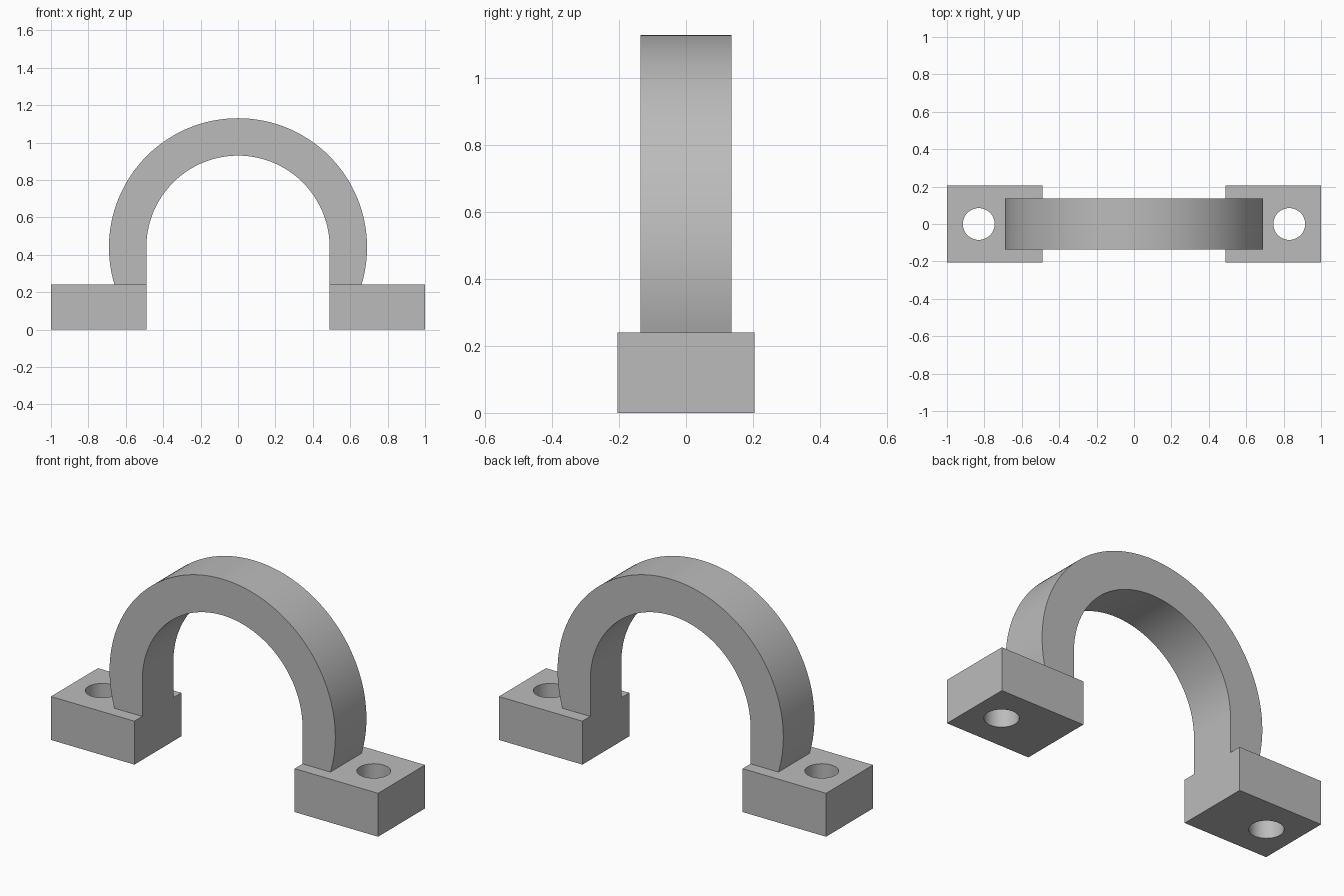
import bpy
import bmesh
from math import asin, cos, pi, sin
from mathutils import Matrix, Vector

if "Cube" in bpy.data.objects:
    bpy.data.objects.remove(bpy.data.objects["Cube"], do_unlink=True)

FOOT_HEIGHT = 0.24
FOOT_DEPTH = 0.41
ARCH_DEPTH = 0.272
ARCH_CENTRE_Z = 0.44
INNER_RADIUS = 0.49
OUTER_RADIUS = 0.69
HOLE_X = 0.83
HOLE_RADIUS = 0.085

grey = bpy.data.materials.new("plain_grey")
grey.use_nodes = True
colour = (0.5, 0.5, 0.5, 1)
grey.diffuse_color = colour
grey.node_tree.nodes["Principled BSDF"].inputs["Base Color"].default_value = colour


def arc(cx, cy, radius, start, end, steps):
    """Points along a circular arc, both ends included."""
    angles = [start + (end - start) * i / steps for i in range(steps + 1)]
    return [(cx + radius * cos(a), cy + radius * sin(a)) for a in angles]


def extruded(name, loops, depth, matrix):
    """Fill closed outlines (later ones are holes) and extrude them upward."""
    bm = bmesh.new()
    edges = []
    for loop in loops:
        verts = [bm.verts.new((x, y, 0)) for x, y in loop]
        edges += [bm.edges.new((verts[i - 1], verts[i])) for i in range(len(verts))]
    if len(loops) == 1:
        bm.faces.new(verts)
    else:
        bmesh.ops.triangle_fill(bm, edges=edges, use_beauty=True, normal=(0, 0, 1))
    result = bmesh.ops.extrude_face_region(bm, geom=bm.faces[:], use_keep_orig=True)
    top = [v for v in result["geom"] if isinstance(v, bmesh.types.BMVert)]
    bmesh.ops.translate(bm, verts=top, vec=Vector((0, 0, depth)))
    bm.transform(matrix)
    bmesh.ops.recalc_face_normals(bm, faces=bm.faces[:])
    mesh = bpy.data.meshes.new(name)
    bm.to_mesh(mesh)
    bm.free()
    mesh.materials.append(grey)
    obj = bpy.data.objects.new(name, mesh)
    bpy.context.collection.objects.link(obj)
    bpy.ops.object.select_all(action="DESELECT")
    obj.select_set(True)
    bpy.context.view_layer.objects.active = obj
    bpy.ops.object.shade_smooth_by_angle(angle=pi / 6)
    return obj


# Arch: outer arc runs past the half circle, inner arc drops into straight legs
dip = asin((ARCH_CENTRE_Z - FOOT_HEIGHT) / OUTER_RADIUS)
profile = arc(0, ARCH_CENTRE_Z, OUTER_RADIUS, -dip, pi + dip, 96)
profile.append((-INNER_RADIUS, FOOT_HEIGHT))
profile += arc(0, ARCH_CENTRE_Z, INNER_RADIUS, pi, 0, 80)
profile.append((INNER_RADIUS, FOOT_HEIGHT))
stand_up = Matrix.Translation((0, ARCH_DEPTH / 2, 0)) @ Matrix.Rotation(pi / 2, 4, "X")
extruded("arch", [profile], ARCH_DEPTH, stand_up)

# Mounting feet, each with a vertical bolt hole
for name, side in (("left_foot", 1), ("right_foot", -1)):
    half = FOOT_DEPTH / 2
    block = [(side * x, y) for x, y in
             ((INNER_RADIUS, -half), (1, -half), (1, half), (INNER_RADIUS, half))]
    hole = arc(side * HOLE_X, 0, HOLE_RADIUS, 0, 2 * pi, 48)[:-1]
    extruded(name, [block, hole], FOOT_HEIGHT, Matrix.Identity(4))
